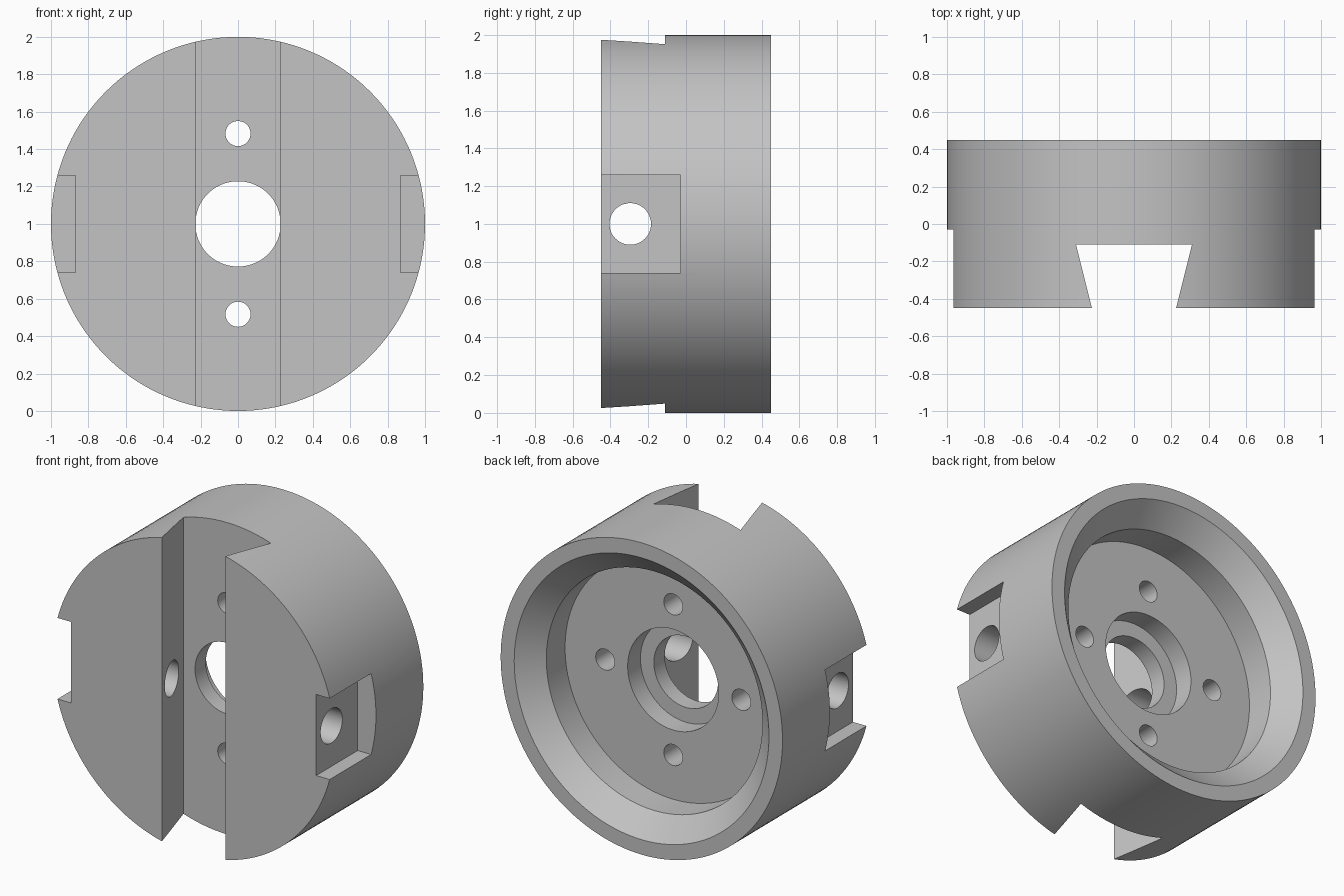
import bpy, bmesh, math
from mathutils import Matrix, Vector

cube = bpy.data.objects.get("Cube")
if cube:
    bpy.data.objects.remove(cube, do_unlink=True)

FRONT, BACK, CENTRE = -0.45, 0.45, 1.0
GROOVE_FLOOR = -0.11

steel = bpy.data.materials.new("plain grey steel")
steel.use_nodes = True
grey = (0.55, 0.55, 0.55, 1)
steel.diffuse_color = grey
steel.node_tree.nodes["Principled BSDF"].inputs["Base Color"].default_value = grey


def make_object(name, bm):
    bmesh.ops.recalc_face_normals(bm, faces=bm.faces)
    mesh = bpy.data.meshes.new(name)
    bm.to_mesh(mesh)
    bm.free()
    mesh.materials.append(steel)
    ob = bpy.data.objects.new(name, mesh)
    bpy.context.collection.objects.link(ob)
    return ob


def lathe(name, profile, steps=144):
    """Spin (radius, y) points about the y axis."""
    bm = bmesh.new()
    verts = [bm.verts.new((r, y, 0)) for r, y in profile]
    edges = [bm.edges.new(pair) for pair in zip(verts, verts[1:])]
    bmesh.ops.spin(bm, geom=verts + edges, cent=(0, 0, 0), axis=(0, 1, 0),
                   angle=math.tau, steps=steps, use_merge=True)
    bmesh.ops.remove_doubles(bm, verts=bm.verts, dist=1e-4)
    bmesh.ops.translate(bm, verts=bm.verts, vec=(0, 0, CENTRE))
    return make_object(name, bm)


def drill(name, start, end, radius):
    """Cylinder between two points."""
    start, end = Vector(start), Vector(end)
    axis = end - start
    place = Matrix.Translation((start + end) / 2) @ axis.to_track_quat('Z', 'Y').to_matrix().to_4x4()
    bm = bmesh.new()
    bmesh.ops.create_cone(bm, cap_ends=True, segments=48, radius1=radius,
                          radius2=radius, depth=axis.length, matrix=place)
    return make_object(name, bm)


def extrude_z(name, outline, z0, z1):
    """Prism from an (x, y) outline."""
    bm = bmesh.new()
    face = bm.faces.new([bm.verts.new((x, y, z0)) for x, y in outline])
    top = bmesh.ops.extrude_face_region(bm, geom=[face])["geom"]
    bmesh.ops.translate(bm, verts=[v for v in top if isinstance(v, bmesh.types.BMVert)],
                        vec=(0, 0, z1 - z0))
    return make_object(name, bm)


# Round body with a tapered rear recess and a stepped centre bore
body = lathe("chuck_body", [
    (0, FRONT), (1, FRONT), (1, BACK), (0.904, BACK), (0.767, 0.32),
    (0.767, 0.13), (0.323, 0.13), (0.323, 0), (0.228, 0), (0.228, -0.2), (0, -0.2)])

# Dovetail groove, extended past the front along its own slope
slope = (0.31 - 0.225) / (GROOVE_FLOOR - FRONT)
mouth = 0.225 - slope * 0.1
cutters = [extrude_z("dovetail_cutter", [
    (-mouth, FRONT - 0.1), (mouth, FRONT - 0.1),
    (0.31, GROOVE_FLOOR), (-0.31, GROOVE_FLOOR)], -0.2, 2.2)]

# Flat notches on both sides
for side in (-1, 1):
    cutters.append(extrude_z("side_notch_cutter", [
        (side * 0.87, -0.6), (side * 1.2, -0.6),
        (side * 1.2, -0.03), (side * 0.87, -0.03)], 0.74, 1.26))

# Cross bore through both jaws
cutters.append(drill("cross_bore_cutter", (-1.2, -0.295, CENTRE), (1.2, -0.295, CENTRE), 0.11))

# Four bolt holes from the recess floor
for i in range(4):
    a = i * math.pi / 2
    x, z = 0.483 * math.cos(a), CENTRE + 0.483 * math.sin(a)
    cutters.append(drill("bolt_hole_cutter", (x, GROOVE_FLOOR - 0.02, z), (x, 0.25, z), 0.067))

# Cut everything and remove the cutters
bpy.ops.object.select_all(action='DESELECT')
bpy.context.view_layer.objects.active = body
body.select_set(True)
for cutter in cutters:
    cutter.hide_render = True
    mod = body.modifiers.new("cut", 'BOOLEAN')
    mod.operation, mod.solver, mod.object = 'DIFFERENCE', 'EXACT', cutter
    bpy.ops.object.modifier_apply(modifier=mod.name)
    bpy.data.objects.remove(cutter, do_unlink=True)

bpy.ops.object.shade_smooth_by_angle(angle=math.radians(25))
